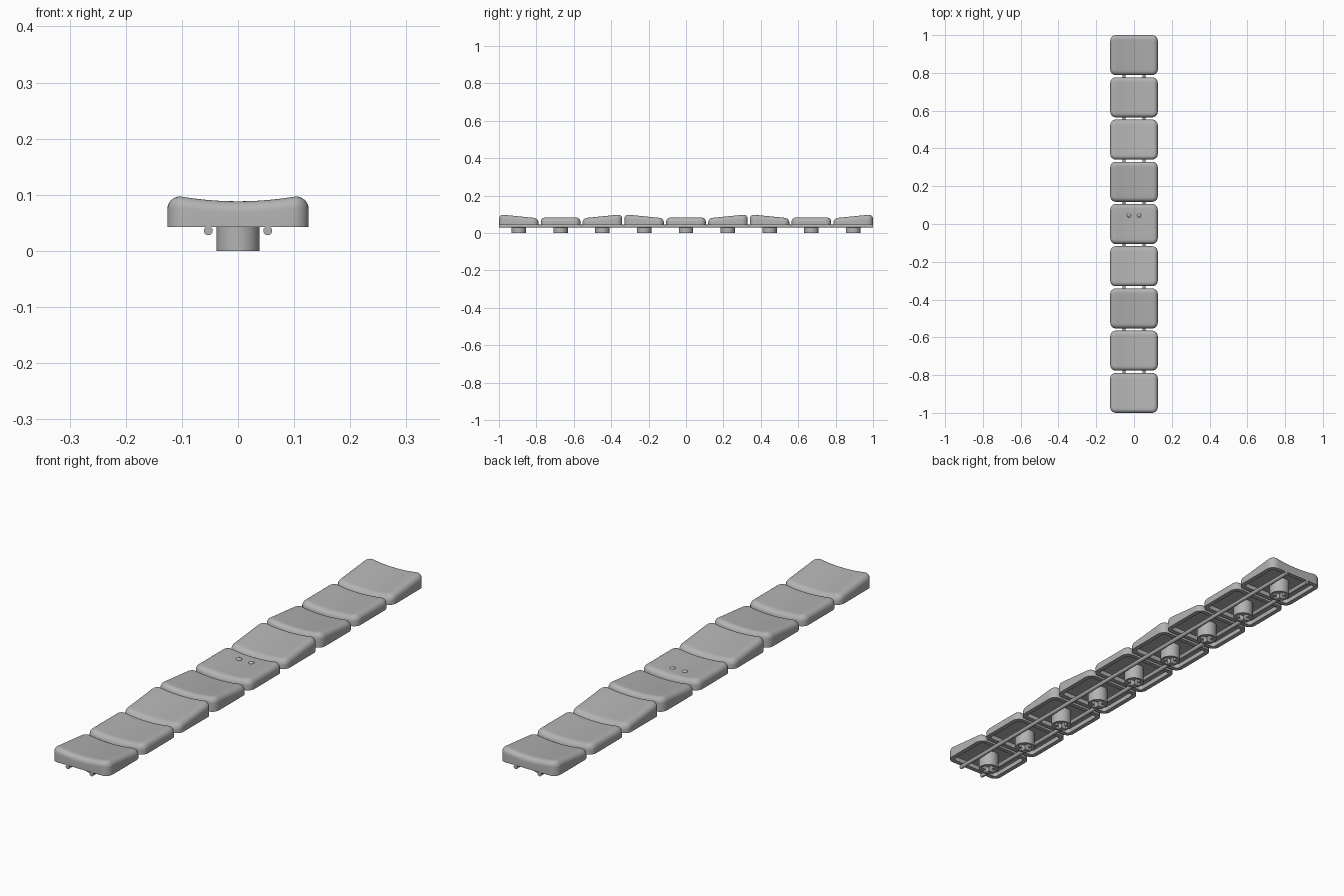
import bpy, bmesh, math

if "Cube" in bpy.data.objects:
    bpy.data.objects.remove(bpy.data.objects["Cube"])

grey = bpy.data.materials.new("mid_grey_plastic")
grey.use_nodes = True
colour = (0.45, 0.45, 0.45, 1)
grey.diffuse_color = colour
grey.node_tree.nodes["Principled BSDF"].inputs["Base Color"].default_value = colour

PITCH = 0.2235          # spacing of the caps along y
HALF_X, HALF_Y = 0.126, 0.106
CORNER, FILLET, WALL = 0.03, 0.022, 0.018
SKIRT_Z, CEILING_Z = 0.043, 0.061
STEM_R = 0.0385


def finish(obj, angle=35):
    obj.data.materials.clear()
    obj.data.materials.append(grey)
    bpy.ops.object.select_all(action='DESELECT')
    obj.select_set(True)
    bpy.context.view_layer.objects.active = obj
    bpy.ops.object.shade_smooth_by_angle(angle=math.radians(angle))
    return obj


def rounded_outline(inset, side_steps=10, corner_steps=6):
    """Rounded rectangle as (x, y) points, counter-clockwise."""
    radius = max(CORNER - inset, 0.006)
    cx, cy = HALF_X - inset - radius, HALF_Y - inset - radius
    corners = [(cx, cy), (-cx, cy), (-cx, -cy), (cx, -cy)]
    points = []
    for k, (x, y) in enumerate(corners):
        for s in range(corner_steps + 1):
            a = math.pi / 2 * (k + s / corner_steps)
            points.append((x + radius * math.cos(a), y + radius * math.sin(a)))
        x0, y0 = points[-1]
        nx, ny = corners[(k + 1) % 4]
        a = math.pi / 2 * (k + 1)
        x1, y1 = nx + radius * math.cos(a), ny + radius * math.sin(a)
        for s in range(1, side_steps):
            t = s / side_steps
            points.append((x0 + (x1 - x0) * t, y0 + (y1 - y0) * t))
    return points


def top_height(x, y, tilt):
    """Dished top, sloping along y when tilted."""
    base = 0.089 + 0.1 * tilt * y if tilt else 0.083
    return base - 0.009 * (1 - min(1, abs(x) / 0.104) ** 2)


def make_cap(name, y_centre, tilt):
    bm = bmesh.new()
    rings = []

    def ring(points, height):
        rings.append([bm.verts.new((x, y, height(x, y))) for x, y in points])

    # Hollow underside and skirt
    ring(rounded_outline(WALL), lambda x, y: CEILING_Z)
    ring(rounded_outline(WALL), lambda x, y: SKIRT_Z)
    ring(rounded_outline(0), lambda x, y: SKIRT_Z)
    # Rounded top edge
    for s in range(7):
        a = math.pi / 2 * s / 6
        drop = FILLET * (1 - math.sin(a))
        ring(rounded_outline(FILLET * (1 - math.cos(a))),
             lambda x, y: top_height(x, y, tilt) - drop)
    # Dished top
    edge = rounded_outline(FILLET)
    for scale in (0.85, 0.7, 0.5, 0.3, 0.12):
        ring([(x * scale, y * scale) for x, y in edge],
             lambda x, y: top_height(x, y, tilt))

    for low, high in zip(rings, rings[1:]):
        for i in range(len(low)):
            j = (i + 1) % len(low)
            bm.faces.new((low[i], low[j], high[j], high[i]))
    bm.faces.new(rings[-1])
    bm.faces.new(rings[0][::-1])
    bmesh.ops.recalc_face_normals(bm, faces=bm.faces)
    mesh = bpy.data.meshes.new(name)
    bm.to_mesh(mesh)
    bm.free()
    obj = bpy.data.objects.new(name, mesh)
    bpy.context.collection.objects.link(obj)
    obj.location.y = y_centre
    return finish(obj)


def make_stem(name, y_centre):
    """Round post with a cross-shaped socket."""
    circle = [(STEM_R * math.cos(math.tau * i / 40), STEM_R * math.sin(math.tau * i / 40))
              for i in range(40)]
    long, slim = 0.029, 0.009
    quarter = [(long, -slim), (long, slim), (slim, slim)]
    cross = []
    for _ in range(4):
        cross += quarter
        quarter = [(-y, x) for x, y in quarter]
    curve = bpy.data.curves.new(name, 'CURVE')
    curve.dimensions = '2D'
    curve.fill_mode = 'BOTH'
    curve.extrude = (CEILING_Z + 0.002) / 2
    for outline in (circle, cross):
        spline = curve.splines.new('POLY')
        spline.points.add(len(outline) - 1)
        for point, (x, y) in zip(spline.points, outline):
            point.co = (x, y, 0, 1)
        spline.use_cyclic_u = True
    obj = bpy.data.objects.new(name, curve)
    bpy.context.collection.objects.link(obj)
    obj.location = (0, y_centre, curve.extrude)
    bpy.ops.object.select_all(action='DESELECT')
    obj.select_set(True)
    bpy.context.view_layer.objects.active = obj
    bpy.ops.object.convert(target='MESH')
    return finish(bpy.context.object)


# Row of nine caps: falling, flat and rising tops in turn
for n in range(9):
    y = (n - 4) * PITCH
    make_cap(f"key_cap_{n + 1}", y, (-1, 0, 1)[n % 3])
    make_stem(f"stem_{n + 1}", y)

for side, label in ((1, "left"), (-1, "right")):
    # Connecting rod under the caps
    bpy.ops.mesh.primitive_cylinder_add(vertices=24, radius=0.008, depth=2,
                                        location=(side * 0.053, 0, 0.036),
                                        rotation=(math.pi / 2, 0, 0))
    rod = bpy.context.object
    rod.name = f"{label}_connecting_rod"
    finish(rod)
    # Locating bump on the middle cap
    x, y = side * 0.027, 0.046
    bpy.ops.mesh.primitive_uv_sphere_add(segments=24, ring_count=12, radius=0.011,
                                         location=(x, y, top_height(x, y, 0)))
    bump = bpy.context.object
    bump.name = f"{label}_locating_bump"
    bump.scale.z = 0.5
    finish(bump, 60)
